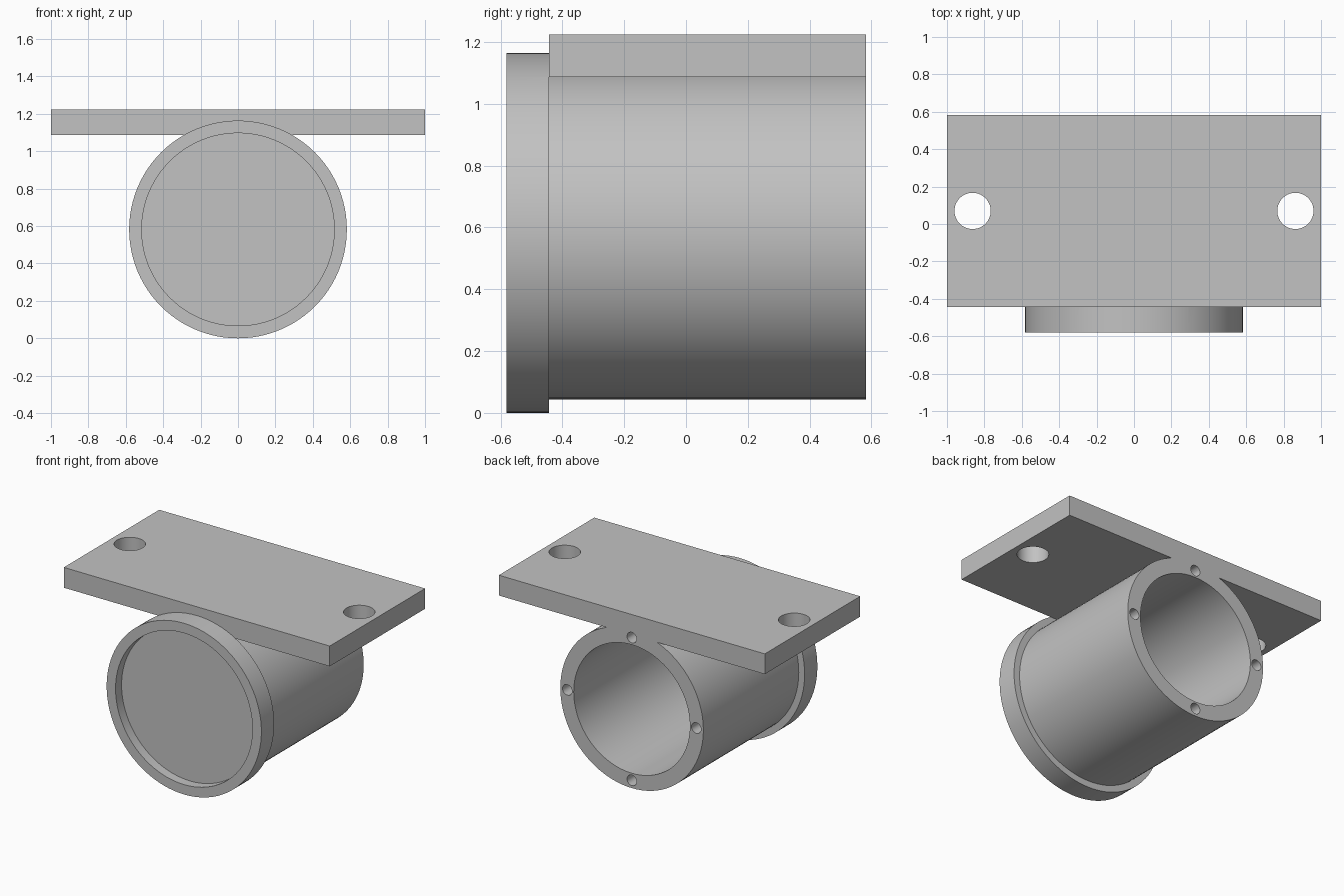
import bpy
import bmesh
from math import pi, cos, sin, radians
from mathutils import Matrix, Vector

cube = bpy.data.objects.get("Cube")
if cube:
    bpy.data.objects.remove(cube, do_unlink=True)

# Main dimensions
AXIS_Z = 0.582
FRONT, SHOULDER, BACK = -0.58, -0.443, 0.582
RIM_R, BARREL_R, BORE_R = 0.582, 0.538, 0.437

grey = bpy.data.materials.new("plain grey")
grey.use_nodes = True
colour = (0.54, 0.54, 0.54, 1)
grey.diffuse_color = colour
grey.node_tree.nodes["Principled BSDF"].inputs["Base Color"].default_value = colour


def make_object(name, bm):
    bmesh.ops.recalc_face_normals(bm, faces=bm.faces)
    mesh = bpy.data.meshes.new(name)
    bm.to_mesh(mesh)
    bm.free()
    mesh.materials.append(grey)
    obj = bpy.data.objects.new(name, mesh)
    bpy.context.collection.objects.link(obj)
    return obj


def lathe(name, profile, steps=96):
    """Revolve (radius, y) points around the barrel axis."""
    bm = bmesh.new()
    verts = [bm.verts.new((r, y, AXIS_Z)) for r, y in profile]
    edges = [bm.edges.new(pair) for pair in zip(verts, verts[1:])]
    bmesh.ops.spin(bm, geom=verts + edges, cent=(0, 0, AXIS_Z), axis=(0, 1, 0),
                   angle=2 * pi, steps=steps, use_duplicate=False)
    bmesh.ops.remove_doubles(bm, verts=bm.verts, dist=1e-5)
    return make_object(name, bm)


def add_rod(bm, centre, radius, depth, segments, along_y=False):
    turn = Matrix.Rotation(pi / 2, 4, "X") if along_y else Matrix()
    bmesh.ops.create_cone(bm, cap_ends=True, segments=segments, radius1=radius,
                          radius2=radius, depth=depth,
                          matrix=Matrix.Translation(Vector(centre)) @ turn)


def boolean(target, tool, operation):
    mod = target.modifiers.new(operation.lower(), "BOOLEAN")
    mod.operation = operation
    mod.solver = "EXACT"
    mod.object = tool
    bpy.context.view_layer.objects.active = target
    bpy.ops.object.modifier_apply(modifier=mod.name)
    bpy.data.objects.remove(tool, do_unlink=True)


# Mounting plate
bm = bmesh.new()
bmesh.ops.create_cube(bm, size=1, matrix=Matrix.Translation((0, (SHOULDER + BACK) / 2, 1.155))
                      @ Matrix.Diagonal((2, BACK - SHOULDER, 0.138, 1)))
plate = make_object("mounting_plate", bm)

# Hollow barrel with a raised front rim and a shallow front recess
housing = lathe("barrel_housing", [
    (0, -0.515), (0.515, -0.515), (0.515, FRONT), (RIM_R, FRONT), (RIM_R, SHOULDER),
    (BARREL_R, SHOULDER), (BARREL_R, BACK), (BORE_R, BACK), (BORE_R, SHOULDER), (0, SHOULDER)])
boolean(housing, plate, "UNION")

# Bolt holes through the plate and screw holes in the back ring
bm = bmesh.new()
for side in (-1, 1):
    add_rod(bm, (side * 0.863, 0.07, 1.155), 0.097, 0.4, 48)
for i in range(4):
    a = i * pi / 2
    add_rod(bm, (0.485 * cos(a), BACK, AXIS_Z + 0.485 * sin(a)), 0.036, 0.4, 24, True)
boolean(housing, make_object("hole_cutter", bm), "DIFFERENCE")

# Smooth curved walls, crisp edges
bpy.ops.object.select_all(action="DESELECT")
housing.select_set(True)
bpy.context.view_layer.objects.active = housing
bpy.ops.object.shade_smooth_by_angle(angle=radians(30))
